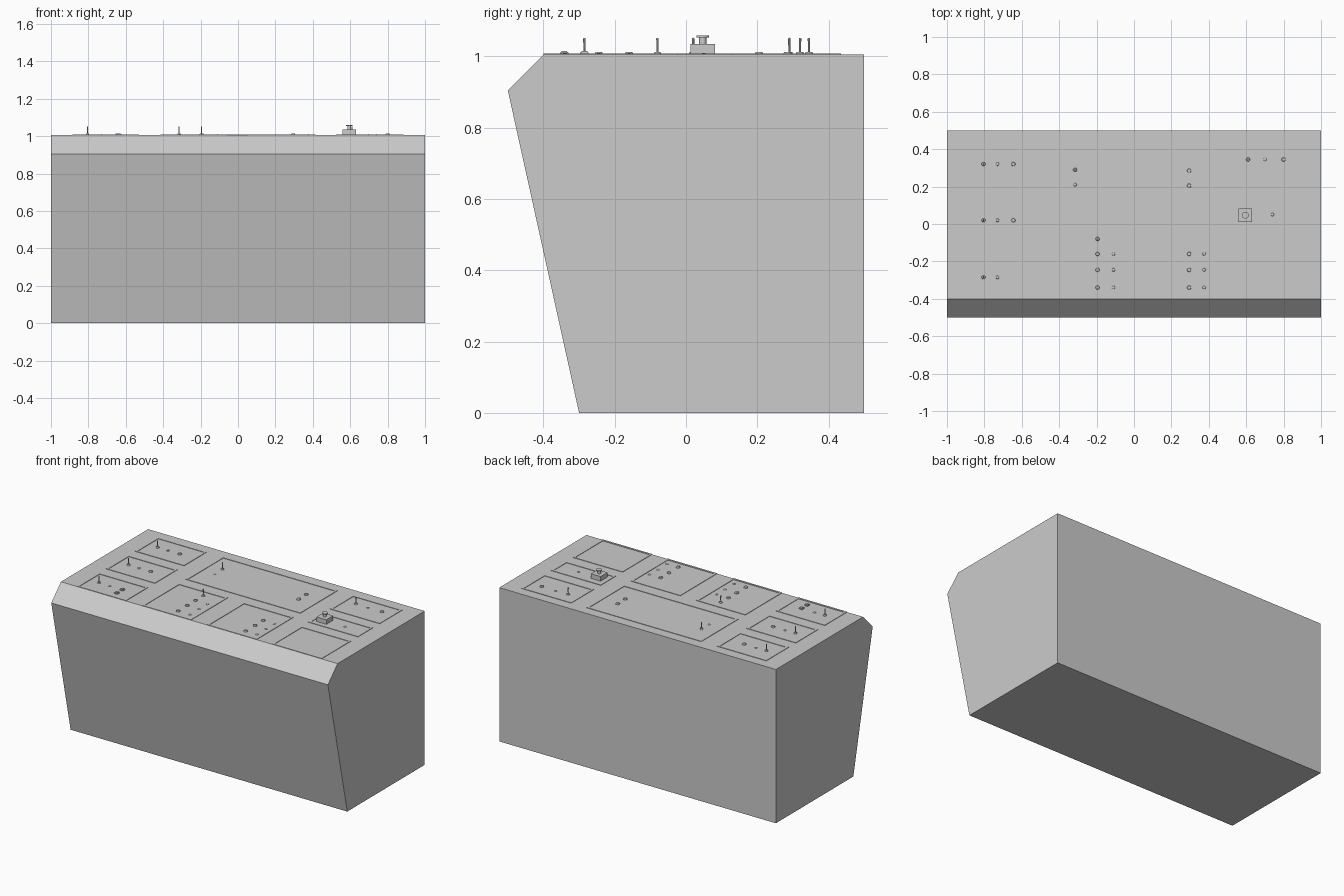
import bpy, bmesh
from mathutils import Matrix

if "Cube" in bpy.data.objects:
    bpy.data.objects.remove(bpy.data.objects["Cube"])

TOP = 1.005


def finish(name, bm, smooth=False):
    bmesh.ops.recalc_face_normals(bm, faces=bm.faces)
    me = bpy.data.meshes.new(name)
    bm.to_mesh(me)
    bm.free()
    ob = bpy.data.objects.new(name, me)
    bpy.context.collection.objects.link(ob)
    if smooth:
        bpy.ops.object.select_all(action='DESELECT')
        ob.select_set(True)
        bpy.context.view_layer.objects.active = ob
        bpy.ops.object.shade_smooth_by_angle()
    return ob


def box(bm, x0, x1, y0, y1, z0, z1):
    m = Matrix.Translation(((x0 + x1) / 2, (y0 + y1) / 2, (z0 + z1) / 2))
    bmesh.ops.create_cube(bm, size=1, matrix=m @ Matrix.Diagonal((x1 - x0, y1 - y0, z1 - z0, 1)))


def cyl(bm, x, y, z0, z1, r, r2=None, n=16):
    bmesh.ops.create_cone(bm, cap_ends=True, segments=n, radius1=r, radius2=r if r2 is None else r2,
                          depth=z1 - z0, matrix=Matrix.Translation((x, y, (z0 + z1) / 2)))


# Console body: side profile extruded along x
bm = bmesh.new()
profile = [(-0.3, 0), (0.5, 0), (0.5, TOP), (-0.4, TOP), (-0.5, 0.905)]
face = bm.faces.new([bm.verts.new((-1, y, z)) for y, z in profile])
ext = bmesh.ops.extrude_face_region(bm, geom=[face])
bmesh.ops.translate(bm, vec=(2, 0, 0), verts=[v for v in ext['geom'] if isinstance(v, bmesh.types.BMVert)])
finish("console_body", bm)

# Raised border around each control group
frames = [(-0.885, -0.53, 0.2, 0.435), (-0.885, -0.53, -0.1, 0.13), (-0.885, -0.53, -0.4, -0.17),
          (-0.415, 0.415, 0.05, 0.435), (-0.415, -0.06, -0.4, -0.02), (0.055, 0.415, -0.4, -0.02),
          (0.525, 0.885, 0.2, 0.435), (0.525, 0.885, -0.025, 0.13), (0.525, 0.885, -0.4, -0.095)]
W = 0.013
for i, (x0, x1, y0, y1) in enumerate(frames):
    bm = bmesh.new()
    rings = []
    for z in (TOP - 0.002, TOP + 0.003):
        for d in (0, W):
            rings.append([bm.verts.new(p) for p in ((x0 + d, y0 + d, z), (x1 - d, y0 + d, z),
                                                    (x1 - d, y1 - d, z), (x0 + d, y1 - d, z))])
    for a, b in ((0, 1), (1, 3), (3, 2), (2, 0)):
        for k in range(4):
            j = (k + 1) % 4
            bm.faces.new((rings[a][k], rings[a][j], rings[b][j], rings[b][k]))
    finish(f"panel_border_{i}", bm)

# Toggle switches: collar plus thin lever
toggles = [(-0.805, 0.32), (-0.805, 0.02), (-0.805, -0.285), (-0.315, 0.29), (-0.195, -0.08), (0.61, 0.345)]
for i, (x, y) in enumerate(toggles):
    bm = bmesh.new()
    cyl(bm, x, y, TOP - 0.002, TOP + 0.008, 0.011, 0.008)
    cyl(bm, x, y, TOP, 1.048, 0.0025, 0.0035, 10)
    bmesh.ops.create_uvsphere(bm, u_segments=10, v_segments=6, radius=0.0037,
                              matrix=Matrix.Translation((x, y, 1.049)))
    finish(f"toggle_switch_{i}", bm, True)

# Round push buttons
buttons = [(-0.645, 0.32), (-0.645, 0.02), (0.295, 0.285), (0.295, 0.205), (0.8, 0.345)]
buttons += [(x, y) for x in (-0.195, 0.295) for y in (-0.16, -0.245, -0.34)]
for i, (x, y) in enumerate(buttons):
    bm = bmesh.new()
    cyl(bm, x, y, TOP - 0.002, TOP + 0.004, 0.013)
    cyl(bm, x, y, TOP + 0.004, TOP + 0.008, 0.011, 0.009)
    finish(f"push_button_{i}", bm, True)

# Square push buttons
for i, y in enumerate((-0.285, -0.342)):
    bm = bmesh.new()
    box(bm, -0.648, -0.624, y - 0.012, y + 0.012, TOP - 0.002, TOP + 0.006)
    box(bm, -0.644, -0.628, y - 0.008, y + 0.008, TOP, TOP + 0.01)
    finish(f"square_button_{i}", bm)

# Small indicator lamps beside the controls
lamps = [(-0.73, 0.32), (-0.73, 0.02), (-0.73, -0.285), (-0.315, 0.21), (0.7, 0.345), (0.74, 0.05)]
lamps += [(x, y) for x in (-0.11, 0.375) for y in (-0.16, -0.245, -0.34)]
for i, (x, y) in enumerate(lamps):
    bm = bmesh.new()
    bmesh.ops.create_uvsphere(bm, u_segments=12, v_segments=8, radius=1,
                              matrix=Matrix.Translation((x, y, TOP)) @ Matrix.Diagonal((0.009, 0.009, 0.005, 1)))
    finish(f"indicator_lamp_{i}", bm, True)

# Main button housing with mushroom plunger
bm = bmesh.new()
box(bm, 0.56, 0.63, 0.012, 0.082, TOP - 0.002, 1.035)
finish("button_housing", bm)
bm = bmesh.new()
cyl(bm, 0.595, 0.047, 1.034, 1.055, 0.01, n=24)
cyl(bm, 0.595, 0.047, 1.053, 1.059, 0.018, n=24)
finish("mushroom_button", bm, True)
